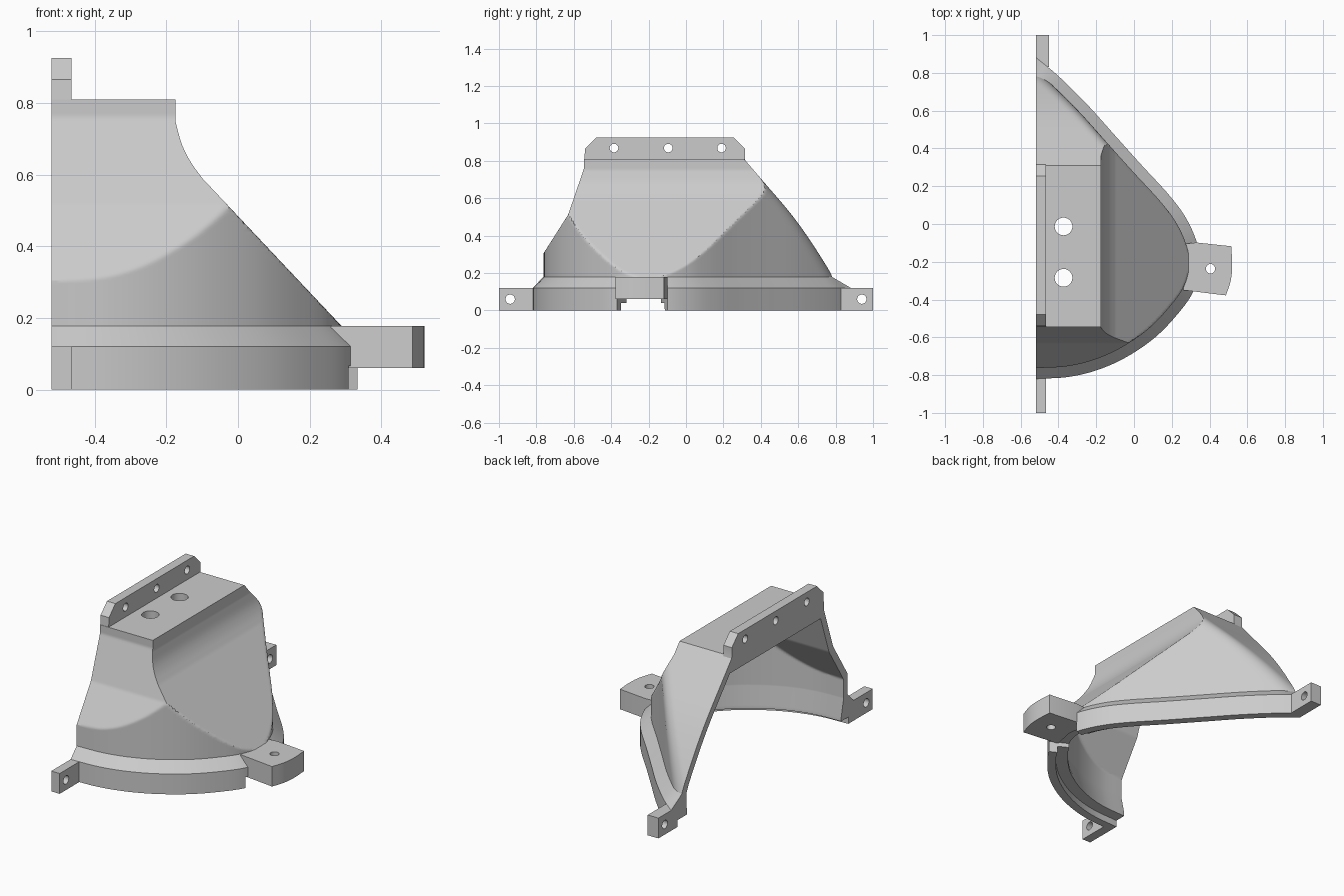
import bpy
import bmesh
import math
from mathutils import Vector

if "Cube" in bpy.data.objects:
    bpy.data.objects.remove(bpy.data.objects["Cube"], do_unlink=True)

grey = bpy.data.materials.new("plain grey")
grey.use_nodes = True
grey.diffuse_color = (0.6, 0.6, 0.6, 1)
grey.node_tree.nodes["Principled BSDF"].inputs["Base Color"].default_value = (0.6, 0.6, 0.6, 1)

CUT = -0.52  # plane where the half shell is split
TOP = 0.81
LEDGE = 0.178  # where the rim chamfer meets the wall
NOTCH = (-0.37, -0.1)
LEVELS = 80


def smooth_path(pts, steps=4):
    """Catmull-Rom curve through the given points."""
    p = [Vector(q) for q in pts]
    p = [2 * p[0] - p[1]] + p + [2 * p[-1] - p[-2]]
    out = []
    for a, b, c, d in zip(p, p[1:], p[2:], p[3:]):
        for i in range(steps):
            t = i / steps
            out.append(0.5 * (2 * b + (c - a) * t + (2 * a - 5 * b + 4 * c - d) * t * t
                              + (3 * b - a - 3 * c + d) * t ** 3))
    return out + [p[-2]]


def inset(pts, dist):
    """Mitred offset of an open path to its left."""
    p = [Vector(q) for q in pts]
    normals = []
    for a, b in zip(p, p[1:]):
        d = (b - a).normalized()
        normals.append(Vector((-d.y, d.x)))
    normals = [normals[0]] + normals + [normals[-1]]
    return [q + (m + n) * dist / (1 + m.dot(n)) for q, m, n in zip(p, normals, normals[1:])]


def width_at(path, z):
    """Horizontal position of a rising silhouette at height z."""
    for a, b in zip(path, path[1:]):
        if a.y <= z <= b.y:
            return a.x + (b.x - a.x) * (z - a.y) / (b.y - a.y)
    return path[-1].x


def soft_min(a, b, r=0.06):
    """Minimum with a rounded transition."""
    return min(a, b) - max(0, r - abs(a - b)) ** 2 / (4 * r)


def finish(name, bm):
    bmesh.ops.recalc_face_normals(bm, faces=bm.faces)
    mesh = bpy.data.meshes.new(name)
    bm.to_mesh(mesh)
    bm.free()
    mesh.materials.append(grey)
    obj = bpy.data.objects.new(name, mesh)
    bpy.context.collection.objects.link(obj)
    return obj


def prism(name, pts, low, high, axis="z"):
    """Profile extruded along x or z."""
    bm = bmesh.new()
    rings = [[bm.verts.new((h, p[0], p[1]) if axis == "x" else (p[0], p[1], h)) for p in pts]
             for h in (low, high)]
    for i in range(len(pts)):
        bm.faces.new((rings[0][i - 1], rings[0][i], rings[1][i], rings[1][i - 1]))
    bm.faces.new(rings[0][::-1])
    bm.faces.new(rings[1])
    return finish(name, bm)


def box(name, x, y, z):
    return prism(name, [(x[0], y[0]), (x[1], y[0]), (x[1], y[1]), (x[0], y[1])], *z)


def drill(obj, a, b, radius, axis):
    """Round through hole along x or z."""
    ring = [(a + radius * math.cos(k * math.tau / 24), b + radius * math.sin(k * math.tau / 24))
            for k in range(24)]
    cutter = prism("drill", ring, -1.5, 1.5, axis)
    mod = obj.modifiers.new("hole", "BOOLEAN")
    mod.operation = "DIFFERENCE"
    mod.solver = "EXACT"
    mod.object = cutter
    bpy.context.view_layer.update()
    bpy.context.view_layer.objects.active = obj
    bpy.ops.object.modifier_apply(modifier=mod.name)
    bpy.data.objects.remove(cutter, do_unlink=True)


# Plan outline of the rim from front to back, with sharp steps at the notch
outline = smooth_path([(CUT, -0.82), (-0.35, -0.81), (-0.2, -0.775), (-0.05, -0.71),
                       (0.1, -0.61), (0.22, -0.49), (0.313, -0.36), (0.35, -0.22),
                       (0.33, -0.09), (0.27, 0.04), (0.18, 0.16), (0.04, 0.312),
                       (-0.1, 0.468), (-0.25, 0.635), (-0.4, 0.783), (CUT, 0.882)], 11)
for y in NOTCH:
    i = next(k for k, p in enumerate(outline) if p.y > y)
    a, b = outline[i - 1], outline[i]
    t = (y - a.y) / (b.y - a.y)
    outline[i:i] = [a.lerp(b, t - 0.02), a.lerp(b, t + 0.02)]

# Rising silhouettes that trim the wall on the side, back and front
side_path = ([Vector((0.56, -0.11))]
             + smooth_path([(-0.1, 0.59), (-0.132, 0.635), (-0.157, 0.685), (-0.175, 0.75)])
             + [Vector((-0.175, 0.9))])
back_path = ([Vector((0.97, -0.1))]
             + smooth_path([(0.775, 0.2), (0.66, 0.38), (0.55, 0.53), (0.4, 0.705), (0.31, TOP)])
             + [Vector((0.23, 0.9))])
front_path = [Vector(p) for p in ((-1.03, -0.11), (-0.77, 0.292), (-0.63, 0.512),
                                 (-0.545, 0.76), (-0.545, 0.9))]


def section(dist):
    """Inset outline ending exactly on the split plane."""
    pts = inset(outline, dist)
    ordered = []
    for part in (pts[:len(pts) // 2][::-1], pts[len(pts) // 2:]):
        done = [part[0]]
        for a, b in zip(part, part[1:]):
            if a.x <= CUT:
                done.append(done[-1].copy())
            elif b.x <= CUT:
                done.append(a.lerp(b, (a.x - CUT) / (a.x - b.x)))
            else:
                done.append(b)
        done[-1] = Vector((CUT, done[-1].y))
        ordered.append(done)
    return ordered[0][::-1] + ordered[1]


def wall_rings(dist, thickness, low):
    """Wall sections from low to TOP, limited by the silhouettes."""
    base = section(dist)
    side, back = inset(side_path, thickness), inset(back_path, thickness)
    front = inset(front_path, -thickness)
    rings = []
    for k in range(LEVELS + 1):
        z = low + (TOP - low) * k / LEVELS
        x_max, y_max, y_min = width_at(side, z), width_at(back, z), width_at(front, z)
        rings.append([(min(p.x, x_max), max(y_min, soft_min(p.y, y_max)), z) for p in base])
    return rings


def rim_ring(dist, z):
    """Rim section, raised over the notch."""
    return [(p.x, p.y, max(z, 0.065) if NOTCH[0] < q.y < NOTCH[1] else z)
            for p, q in zip(section(dist), outline)]


# Hollow shell: up the outside, over the top edge, down the inside and round the inner lip
rings = [rim_ring(0, 0), rim_ring(0, 0.12)] + wall_rings(0.057, 0, LEDGE)
rings += wall_rings(0.092, 0.042, 0.165)[::-1]
rings += [rim_ring(0.115, 0.06), rim_ring(0.115, 0.04), rim_ring(0.048, 0.04), rim_ring(0.048, 0)]
bm = bmesh.new()
loops = [[bm.verts.new(co) for co in ring] for ring in rings]
for k, ring in enumerate(loops):
    below = loops[k - 1]
    for i in range(len(ring) - 1):
        bm.faces.new((below[i], below[i + 1], ring[i + 1], ring[i]))
for end in (0, -1):
    bm.faces.new([ring[end] for ring in loops])
bmesh.ops.remove_doubles(bm, verts=bm.verts, dist=0.0001)
shell = finish("shell", bm)

# Flat top with two round holes
top_plate = box("top_plate", (CUT, -0.217), (-0.503, 0.27), (0.765, TOP))
for y in (-0.013, -0.285):
    drill(top_plate, -0.373, y, 0.047, "z")

# Bolting flange along the top of the split
flange = prism("top_flange", [(-0.545, 0.77), (-0.52, 0.72), (0.34, 0.72), (0.315, TOP), (0.315, 0.865),
                              (0.255, 0.925), (-0.48, 0.925), (-0.54, 0.865)], CUT, -0.465, "x")
for y in (-0.385, -0.095, 0.19):
    drill(flange, y, 0.868, 0.023, "x")

# Lugs at the front and back ends of the rim
front_lug = box("front_lug", (CUT, -0.465), (-1, -0.79), (0, 0.12))
back_lug = box("back_lug", (CUT, -0.45), (0.83, 1), (0, 0.12))
for lug, y in ((front_lug, -0.94), (back_lug, 0.94)):
    drill(lug, y, 0.06, 0.025, "x")

# Side lug with a rounded outer end
lug_end = smooth_path([(0.487, -0.378), (0.512, -0.3), (0.52, -0.22), (0.515, -0.118)])
side_lug = prism("side_lug", [(0.26, -0.35)] + lug_end
                 + [(0.33, -0.098), (0.27, -0.105), (0.285, -0.22)], 0.06, LEDGE)
drill(side_lug, 0.405, -0.237, 0.025, "z")

# Smooth shading with crisp edges
bpy.ops.object.select_all(action="DESELECT")
for obj in (shell, top_plate, flange, front_lug, back_lug, side_lug):
    obj.select_set(True)
bpy.context.view_layer.objects.active = shell
bpy.ops.object.shade_smooth_by_angle(angle=math.radians(28))
